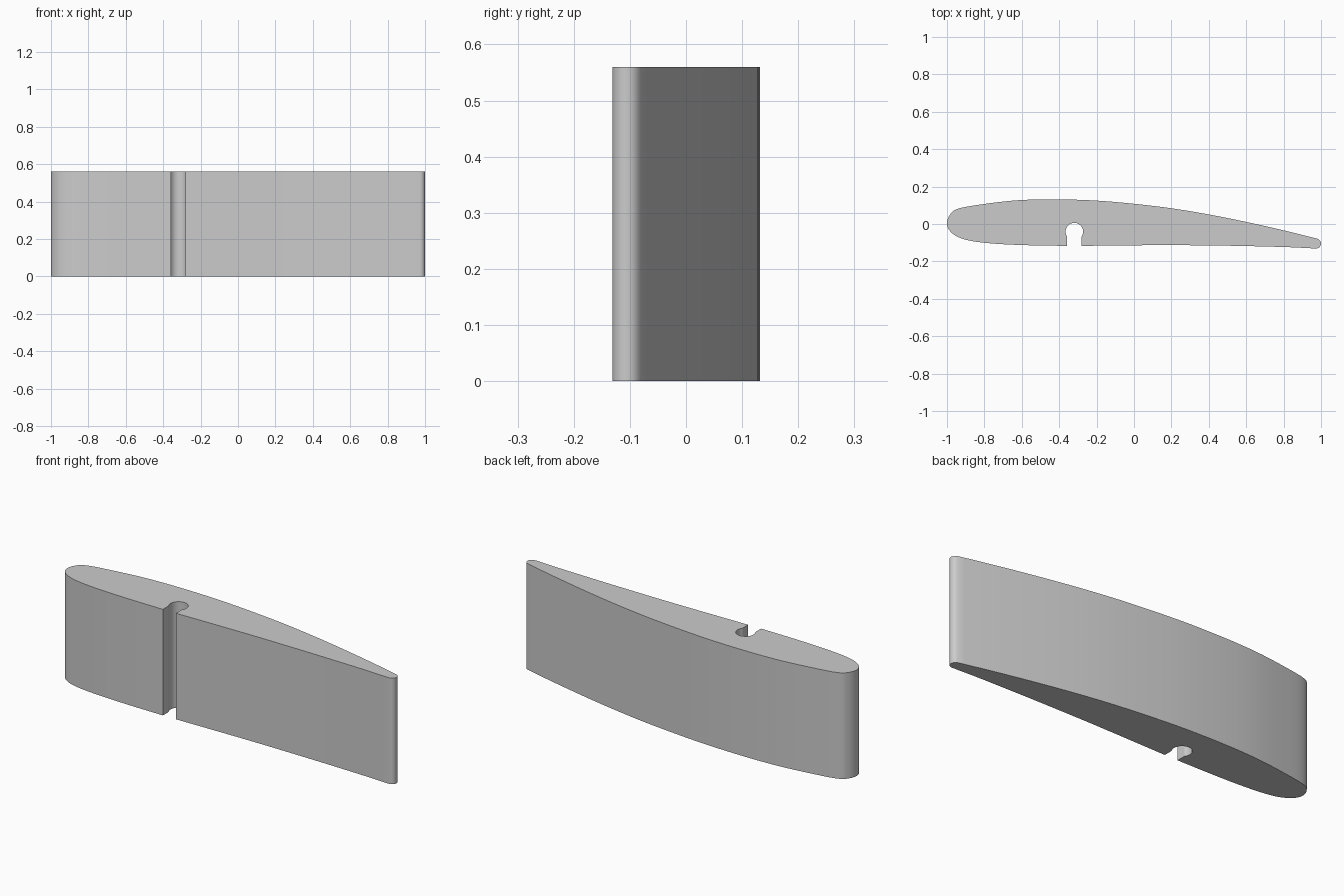
import bpy, bmesh, math
from mathutils import Vector

cube = bpy.data.objects.get("Cube")
if cube:
    bpy.data.objects.remove(cube, do_unlink=True)

HEIGHT = 0.56


def arc(cx, cy, r, start, end, steps):
    """Points along a circular arc, angles in degrees."""
    angles = [math.radians(start + (end - start) * i / steps) for i in range(steps + 1)]
    return [Vector((cx + r * math.cos(a), cy + r * math.sin(a))) for a in angles]


def smooth_path(points, steps=5):
    """Smooth curve through all the points."""
    p = [Vector(q) for q in points]
    p = [2 * p[0] - p[1]] + p + [2 * p[-1] - p[-2]]
    out = []
    for a, b, c, d in zip(p, p[1:], p[2:], p[3:]):
        for i in range(steps):
            t = i / steps
            out.append(0.5 * (2 * b + (c - a) * t + (2 * a - 5 * b + 4 * c - d) * t ** 2
                              + (3 * b - a - 3 * c + d) * t ** 3))
    return out + [p[-2]]


# Aerofoil outline: slot edge, round the nose, over the back, to the tail
SLOT_X, SLOT_HALF, HOLE_R, HOLE_Y, BELLY = -0.319, 0.038, 0.047, -0.041, -0.117
nose_and_back = smooth_path([
    (SLOT_X - SLOT_HALF, BELLY), (-0.55, -0.114), (-0.72, -0.107), (-0.85, -0.094),
    (-0.93, -0.074), (-0.98, -0.042), (-1, 0), (-0.985, 0.048), (-0.94, 0.082),
    (-0.8, 0.107), (-0.62, 0.127), (-0.42, 0.132), (-0.2, 0.125), (0, 0.108),
    (0.2, 0.084), (0.4, 0.051), (0.6, 0.011), (0.8, -0.034), (0.982, -0.079)])
tail = arc(0.974, -0.105, 0.026, 60, -88, 12)
belly = smooth_path([(0.93, -0.129), (0.8, -0.123), (0.5, -0.116), (0.2, -0.113),
                     (0, -0.114), (SLOT_X + SLOT_HALF, BELLY)])

# Keyhole slot: straight neck opening into a round bore
neck = math.degrees(math.acos(SLOT_HALF / HOLE_R))
bore = arc(SLOT_X, HOLE_Y, HOLE_R, -neck, 180 + neck, 28)
outline = nose_and_back + tail + belly + bore

# Extrude the outline straight up
bm = bmesh.new()
base = bm.faces.new([bm.verts.new((p.x, p.y, 0)) for p in outline])
top = bmesh.ops.extrude_face_region(bm, geom=[base], use_keep_orig=True)
bmesh.ops.translate(bm, vec=(0, 0, HEIGHT),
                    verts=[v for v in top["geom"] if isinstance(v, bmesh.types.BMVert)])
bmesh.ops.recalc_face_normals(bm, faces=bm.faces)
mesh = bpy.data.meshes.new("wing_section")
bm.to_mesh(mesh)
bm.free()
wing = bpy.data.objects.new("wing_section", mesh)
bpy.context.collection.objects.link(wing)

# Plain grey material
grey = bpy.data.materials.new("plain_grey")
grey.use_nodes = True
colour = (0.6, 0.6, 0.6, 1)
grey.diffuse_color = colour
for node in grey.node_tree.nodes:
    if node.type == "BSDF_PRINCIPLED":
        node.inputs["Base Color"].default_value = colour
mesh.materials.append(grey)

bpy.ops.object.select_all(action="DESELECT")
wing.select_set(True)
bpy.context.view_layer.objects.active = wing
bpy.ops.object.shade_smooth_by_angle(angle=math.radians(30))
